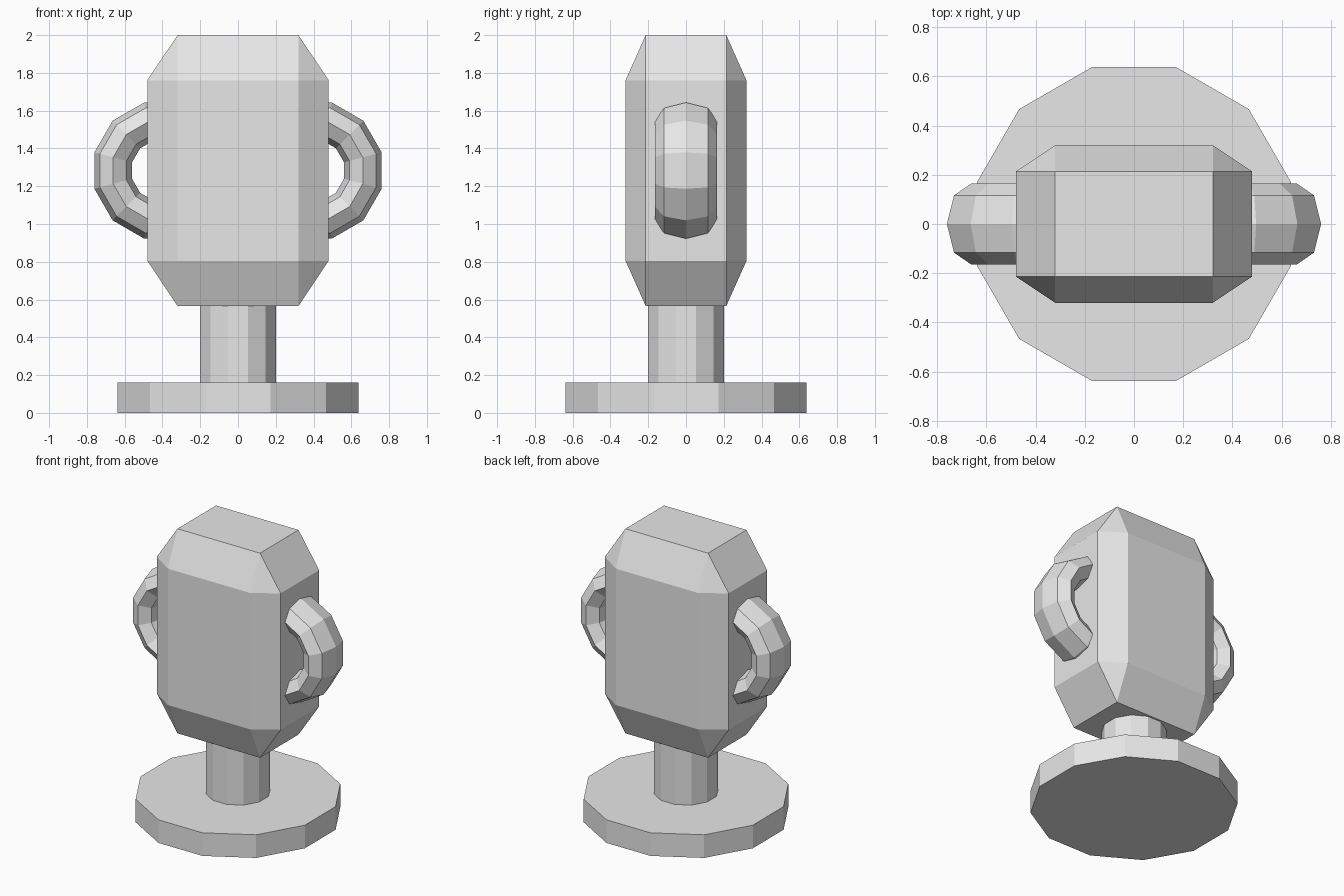
import bpy
import bmesh
from math import radians

cube = bpy.data.objects.get("Cube")
if cube:
    bpy.data.objects.remove(cube, do_unlink=True)

# Single plain grey for the whole trophy
grey = bpy.data.materials.new("light grey")
grey.use_nodes = True
colour = (0.8, 0.8, 0.8, 1)
grey.diffuse_color = colour
grey.node_tree.nodes["Principled BSDF"].inputs["Base Color"].default_value = colour

SIDES = 12
HALF_STEP = radians(180 / SIDES)  # puts a flat face toward each axis
CUP_Z = 1.283


def finish(name):
    obj = bpy.context.object
    obj.name = obj.data.name = name
    bpy.ops.object.transform_apply(location=False, rotation=True, scale=True)
    obj.data.materials.clear()
    obj.data.materials.append(grey)
    for poly in obj.data.polygons:
        poly.use_smooth = False
        poly.material_index = 0
    return obj


def disc(name, radius, bottom, top):
    bpy.ops.mesh.primitive_cylinder_add(
        vertices=SIDES, radius=radius, depth=top - bottom,
        location=(0, 0, (bottom + top) / 2), rotation=(0, 0, HALF_STEP))
    return finish(name)


# Foot and stem
disc("base", 0.66, 0, 0.162)
disc("stem", 0.207, 0.162, 0.58)

# Cup: a cube chamfered by a third of its half size, then stretched
bpy.ops.mesh.primitive_cube_add(size=2, location=(0, 0, CUP_Z))
cup = bpy.context.object
bm = bmesh.new()
bm.from_mesh(cup.data)
bmesh.ops.bevel(bm, geom=bm.edges[:], offset=1 / 3, offset_type='OFFSET',
                segments=1, affect='EDGES')
bm.to_mesh(cup.data)
bm.free()
cup.scale = (0.48, 0.32, 0.717)
finish("cup")

# Handles: faceted rings, widened front to back and sunk into the cup sides
for name, side in (("left_handle", 1), ("right_handle", -1)):
    bpy.ops.mesh.primitive_torus_add(
        major_segments=SIDES, minor_segments=8,
        major_radius=0.27, minor_radius=0.103,
        location=(side * 0.4, 0, CUP_Z),
        rotation=(radians(90), HALF_STEP, 0))
    bpy.context.object.scale = (1, 1, 1.6)
    finish(name)
